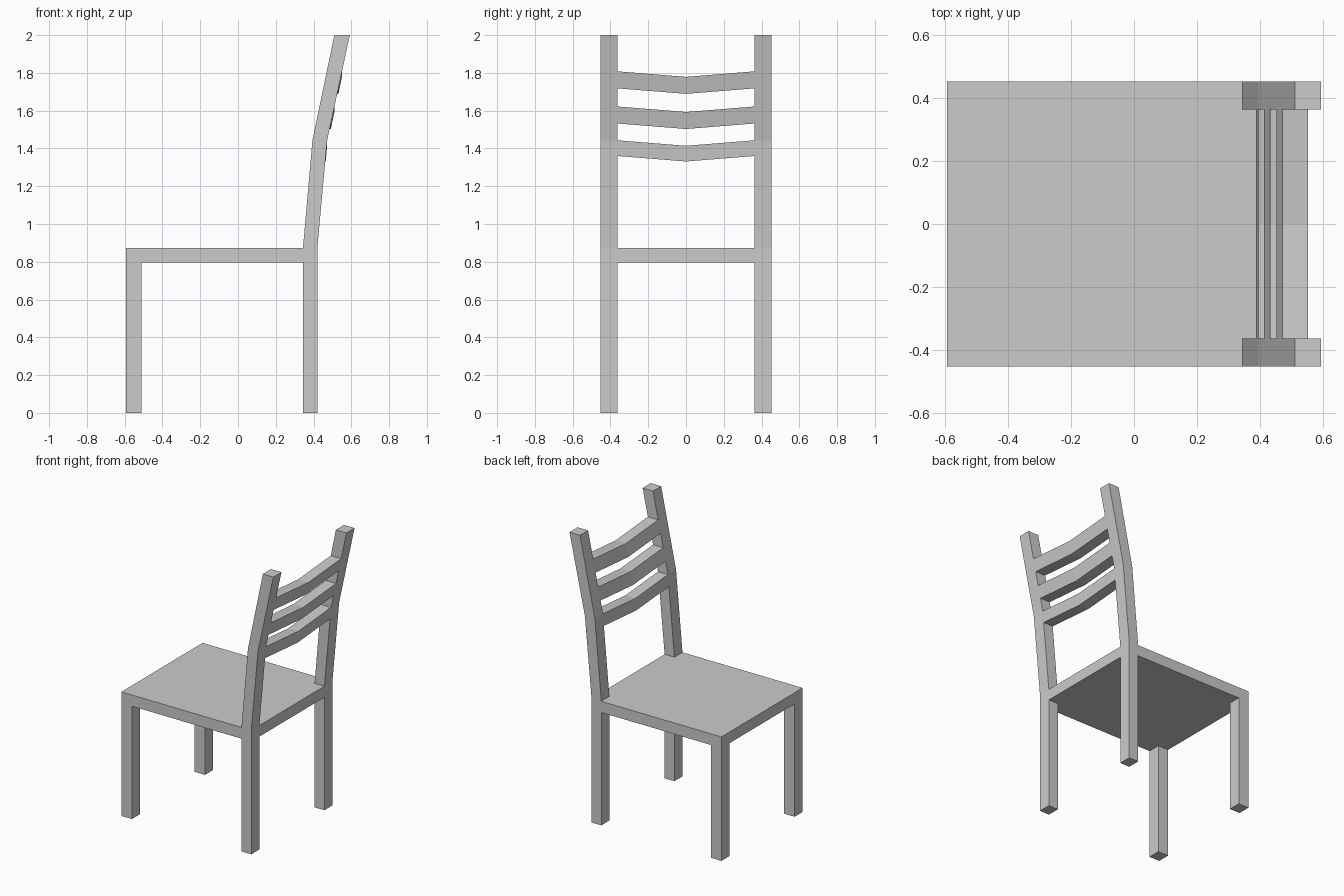
import bpy, bmesh

if "Cube" in bpy.data.objects:
    bpy.data.objects.remove(bpy.data.objects["Cube"])

Y_IN, Y_OUT = 0.362, 0.452      # inner and outer faces of the legs
SEAT_LOW, SEAT_TOP = 0.795, 0.874


def loft(name, sections):
    """Skin a chain of equal-length point loops and cap both ends."""
    bm = bmesh.new()
    loops = [[bm.verts.new(p) for p in s] for s in sections]
    n = len(loops[0])
    for a, b in zip(loops, loops[1:]):
        for i in range(n):
            j = (i + 1) % n
            bm.faces.new((a[i], a[j], b[j], b[i]))
    bm.faces.new(loops[0])
    bm.faces.new(loops[-1])
    bmesh.ops.recalc_face_normals(bm, faces=bm.faces)
    mesh = bpy.data.meshes.new(name)
    bm.to_mesh(mesh)
    bm.free()
    obj = bpy.data.objects.new(name, mesh)
    bpy.context.collection.objects.link(obj)
    return obj


def bar(name, stations, y0, y1):
    """Upright bar through (x_front, x_back, z) stations."""
    return loft(name, [[(a, y0, z), (b, y0, z), (b, y1, z), (a, y1, z)]
                       for a, b, z in stations])


def mirror_y(obj):
    mod = obj.modifiers.new("Mirror", "MIRROR")
    mod.use_axis = (False, True, False)


# Seat slab
bar("seat", [(-0.593, 0.42, SEAT_LOW), (-0.593, 0.42, SEAT_TOP)], -Y_OUT, Y_OUT)

# Legs
for name, x0, x1 in (("front_leg", -0.593, -0.511), ("back_leg", 0.344, 0.42)):
    mirror_y(bar(name, [(x0, x1, 0), (x0, x1, SEAT_LOW)], Y_IN, Y_OUT))

# Bent backrest posts
POST = [(0.344, 0.42, SEAT_TOP), (0.394, 0.472, 1.443), (0.51, 0.592, 2.0)]
mirror_y(bar("back_post", POST, Y_IN, Y_OUT))


def post_x(z):
    """Front and back x of the post at height z."""
    lo, hi = (POST[0], POST[1]) if z < POST[1][2] else (POST[1], POST[2])
    t = (z - lo[2]) / (hi[2] - lo[2])
    return [lo[i] + (hi[i] - lo[i]) * t for i in (0, 1)]


# Backrest slats, following the post slope and dipping in the middle
for k, (z0, z1) in enumerate(((1.36, 1.443), (1.532, 1.622), (1.718, 1.808))):
    (a0, b0), (a1, b1) = post_x(z0), post_x(z1)
    loft(f"back_slat_{k + 1}",
         [[(a0, y, z0 - d), (b0, y, z0 - d), (b1, y, z1 - d), (a1, y, z1 - d)]
          for y, d in ((-Y_IN, 0), (0, 0.029), (Y_IN, 0))])
